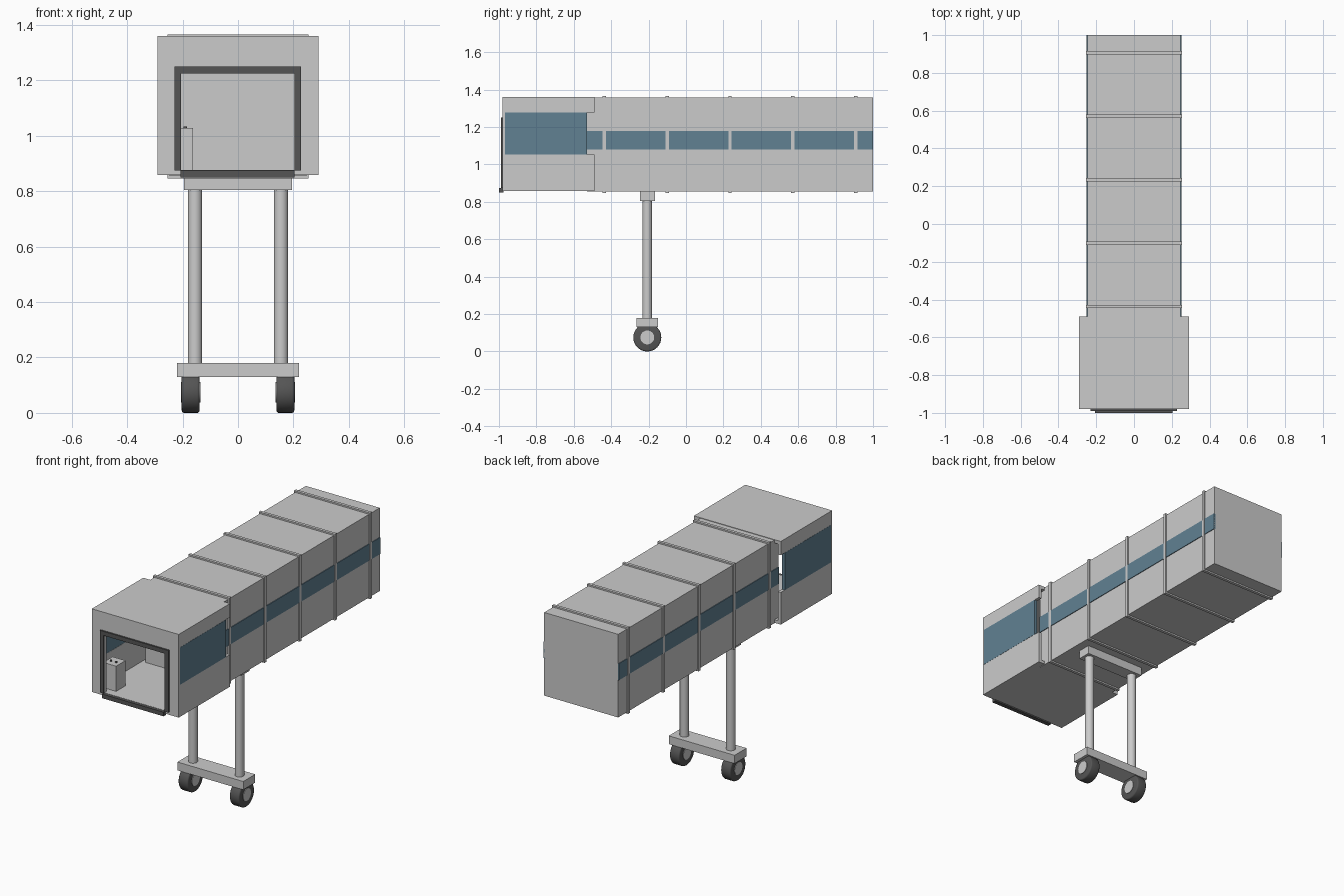
import bpy, bmesh, math
from mathutils import Matrix

if "Cube" in bpy.data.objects:
    bpy.data.objects.remove(bpy.data.objects["Cube"])


def material(name, rgb):
    m = bpy.data.materials.new(name)
    m.diffuse_color = (*rgb, 1)
    m.use_nodes = True
    m.node_tree.nodes["Principled BSDF"].inputs["Base Color"].default_value = m.diffuse_color
    return m


GLASS = material("tinted_glass", (0.12, 0.22, 0.29))
RUBBER = material("dark_rubber", (0.09, 0.09, 0.09))


def finish(name, bm, mat):
    mesh = bpy.data.meshes.new(name)
    bm.to_mesh(mesh)
    bm.free()
    ob = bpy.data.objects.new(name, mesh)
    bpy.context.collection.objects.link(ob)
    if mat:
        mesh.materials.append(mat)
    return ob


def boxes(name, spans, mat=None):
    """One object made of boxes, each (x0, x1, y0, y1, z0, z1)."""
    bm = bmesh.new()
    for x0, x1, y0, y1, z0, z1 in spans:
        m = Matrix.Translation(((x0 + x1) / 2, (y0 + y1) / 2, (z0 + z1) / 2))
        m = m @ Matrix.Diagonal((x1 - x0, y1 - y0, z1 - z0, 1))
        bmesh.ops.create_cube(bm, size=1, matrix=m)
    return finish(name, bm, mat)


def cylinder(name, center, radius, length, axis="Z", mat=None, bevel=0):
    bm = bmesh.new()
    rot = Matrix.Rotation(math.pi / 2, 4, "Y") if axis == "X" else Matrix()
    bmesh.ops.create_cone(bm, cap_ends=True, segments=32, radius1=radius, radius2=radius,
                          depth=length, matrix=Matrix.Translation(center) @ rot)
    if bevel:
        rims = [e for e in bm.edges if any(len(f.verts) > 4 for f in e.link_faces)]
        bmesh.ops.bevel(bm, geom=rims, offset=bevel, segments=3, profile=0.5, affect="EDGES")
    ob = finish(name, bm, mat)
    bpy.context.view_layer.objects.active = ob
    ob.select_set(True)
    bpy.ops.object.shade_smooth_by_angle(angle=math.radians(40))
    ob.select_set(False)
    return ob


# Tunnel with raised ribs around it
boxes("tunnel", [(-0.247, 0.247, -0.53, 1.0, 0.855, 1.357)])
for i in range(5):
    y = -0.437 + i * 0.336
    a, b = y - 0.009, y + 0.009
    boxes(f"tunnel_rib_{i + 1}", [
        (-0.254, 0.254, a, b, 1.35, 1.366), (-0.254, 0.254, a, b, 0.846, 0.862),
        (-0.254, -0.24, a, b, 0.862, 1.35), (0.24, 0.254, a, b, 0.862, 1.35)])

# Cab: open-backed shell with a front doorway
boxes("cab_roof", [(-0.29, 0.29, -0.98, -0.49, 1.34, 1.36)])
boxes("cab_floor", [(-0.29, 0.29, -0.98, -0.49, 0.858, 0.876)])
boxes("cab_front", [
    (-0.29, -0.205, -0.98, -0.96, 0.876, 1.34), (0.205, 0.29, -0.98, -0.96, 0.876, 1.34),
    (-0.205, 0.205, -0.98, -0.96, 1.225, 1.34)])

# Side walls, windows and running gear, mirrored left to right
for side, s in (("left", -1), ("right", 1)):
    def mirrored(x0, x1, *rest):
        return (*sorted((s * x0, s * x1)), *rest)

    boxes(f"{side}_cab_wall", [
        mirrored(0.27, 0.29, -0.96, -0.49, 0.876, 1.052),
        mirrored(0.27, 0.29, -0.96, -0.49, 1.277, 1.34)])
    boxes(f"{side}_cab_window", [mirrored(0.271, 0.291, -0.968, -0.528, 1.052, 1.277)], GLASS)
    boxes(f"{side}_tunnel_window", [mirrored(0.24, 0.251, -0.53, 1.0, 1.08, 1.18)], GLASS)
    cylinder(f"{side}_column", (s * 0.155, -0.207, 0.49), 0.026, 0.65)
    cylinder(f"{side}_tyre", (s * 0.171, -0.207, 0.075), 0.075, 0.064, "X", RUBBER, 0.008)
    cylinder(f"{side}_wheel_hub", (s * 0.171, -0.207, 0.075), 0.037, 0.07, "X")

# Doorway seal and bumper
boxes("door_seal", [
    (-0.23, -0.205, -0.99, -0.978, 0.875, 1.25), (0.203, 0.228, -0.99, -0.978, 0.875, 1.25),
    (-0.205, 0.203, -0.99, -0.978, 1.225, 1.25)], RUBBER)
boxes("front_bumper", [(-0.207, 0.203, -1.0, -0.975, 0.85, 0.875)], RUBBER)

# Operator console with small knobs
boxes("console", [(-0.25, -0.163, -0.93, -0.84, 0.876, 1.028)])
for i in range(2):
    cylinder(f"console_knob_{i + 1}", (-0.225 + i * 0.035, -0.89, 1.03), 0.006, 0.008, mat=RUBBER)

# Support beams
boxes("upper_beam", [(-0.195, 0.195, -0.247, -0.167, 0.805, 0.856)])
boxes("axle_beam", [(-0.22, 0.22, -0.264, -0.15, 0.13, 0.18)])
